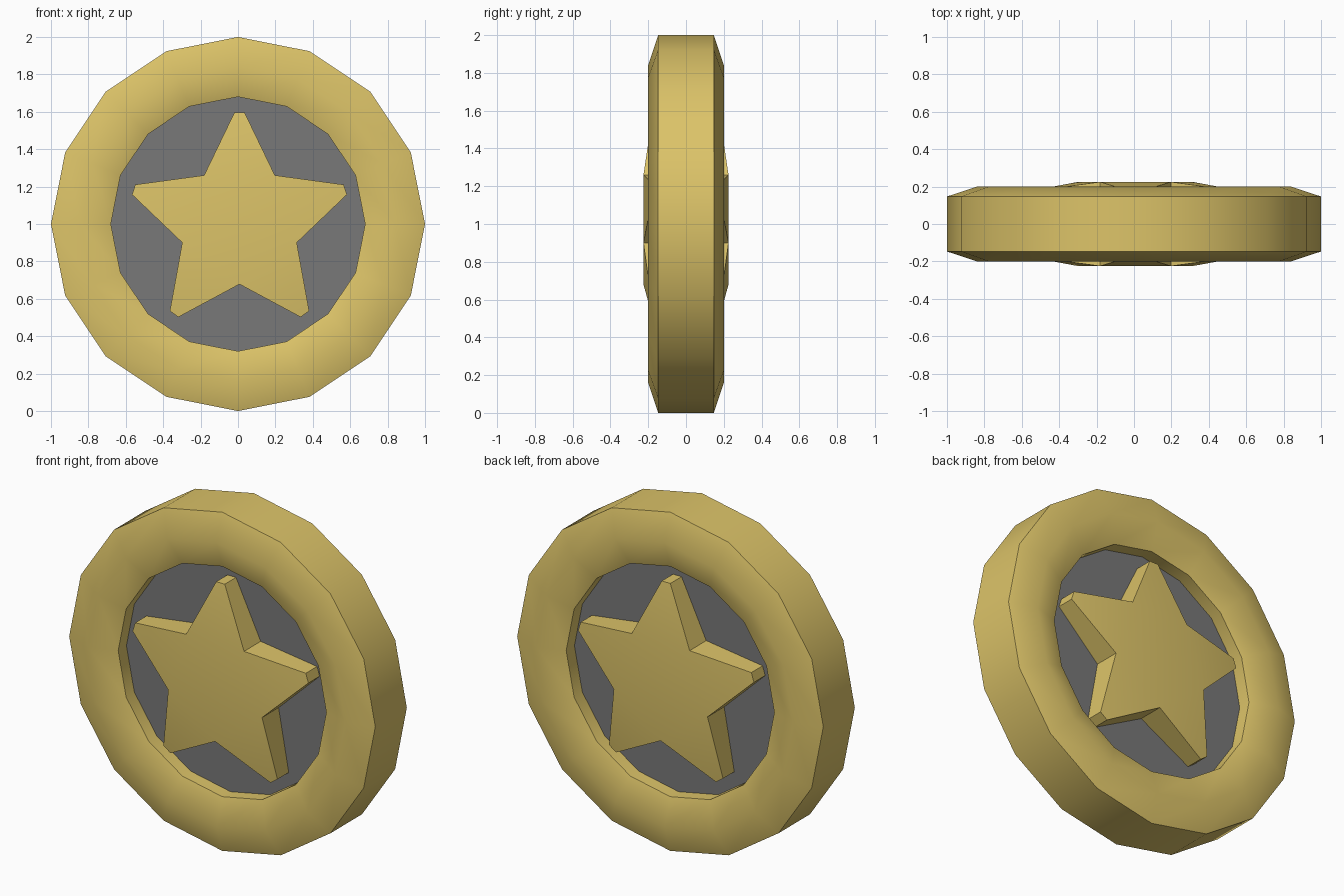
import bpy, bmesh
from math import sin, cos, pi, radians

if "Cube" in bpy.data.objects:
    bpy.data.objects.remove(bpy.data.objects["Cube"])

SIDES = 16


def material(name, color):
    m = bpy.data.materials.new(name)
    m.diffuse_color = color
    m.use_nodes = True
    m.node_tree.nodes["Principled BSDF"].inputs["Base Color"].default_value = m.diffuse_color
    return m


def finish(bm, name, mat, angle):
    bmesh.ops.recalc_face_normals(bm, faces=bm.faces)
    mesh = bpy.data.meshes.new(name)
    bm.to_mesh(mesh)
    bm.free()
    mesh.materials.append(mat)
    ob = bpy.data.objects.new(name, mesh)
    bpy.context.collection.objects.link(ob)
    bpy.ops.object.select_all(action='DESELECT')
    ob.select_set(True)
    bpy.context.view_layer.objects.active = ob
    bpy.ops.object.shade_smooth_by_angle(angle=radians(angle))
    return ob


def loop(bm, r, y):
    return [bm.verts.new((r * cos(2 * pi * i / SIDES), y,
                          1 + r * sin(2 * pi * i / SIDES))) for i in range(SIDES)]


def bridge(bm, a, b):
    n = len(a)
    for i in range(n):
        j = (i + 1) % n
        bm.faces.new((a[i], a[j], b[j], b[i]))


gold = material("gold", (0.72, 0.55, 0.14, 1))
grey = material("dark_grey", (0.19, 0.19, 0.19, 1))

# Rim: six-point profile swept around the y axis
bm = bmesh.new()
profile = [(1, -0.147), (0.84, -0.2), (0.68, -0.147),
           (0.68, 0.147), (0.84, 0.2), (1, 0.147)]
loops = [loop(bm, r, y) for r, y in profile]
for k in range(len(loops)):
    bridge(bm, loops[k], loops[(k + 1) % len(loops)])
finish(bm, "rim", gold, 42)

# Recessed disc, its edge sunk into the rim
bm = bmesh.new()
front, back = loop(bm, 0.7, -0.07), loop(bm, 0.7, 0.07)
bridge(bm, front, back)
bm.faces.new(front)
bm.faces.new(back)
finish(bm, "disc", grey, 30)

# Star: flat pentagon centre, blunt arms sloping down to the tips, on both sides
CX = 0.008
bm = bmesh.new()
outlines = []
for s in (-1, 1):
    inner, ring = [], []
    for i in range(5):
        a = pi / 2 - i * 2 * pi / 5
        tips = [bm.verts.new((CX + 0.595 * cos(a) + w * sin(a), s * 0.175,
                              1 + 0.595 * sin(a) - w * cos(a))) for w in (-0.028, 0.028)]
        b = a - pi / 5
        v = bm.verts.new((CX + 0.322 * cos(b), s * 0.225, 1 + 0.322 * sin(b)))
        inner.append(v)
        ring += tips + [v]
    bm.faces.new(inner)
    for i in range(5):
        bm.faces.new((inner[i - 1], ring[3 * i], ring[3 * i + 1], inner[i]))
    outlines.append(ring)
bridge(bm, *outlines)
finish(bm, "star", gold, 30)
